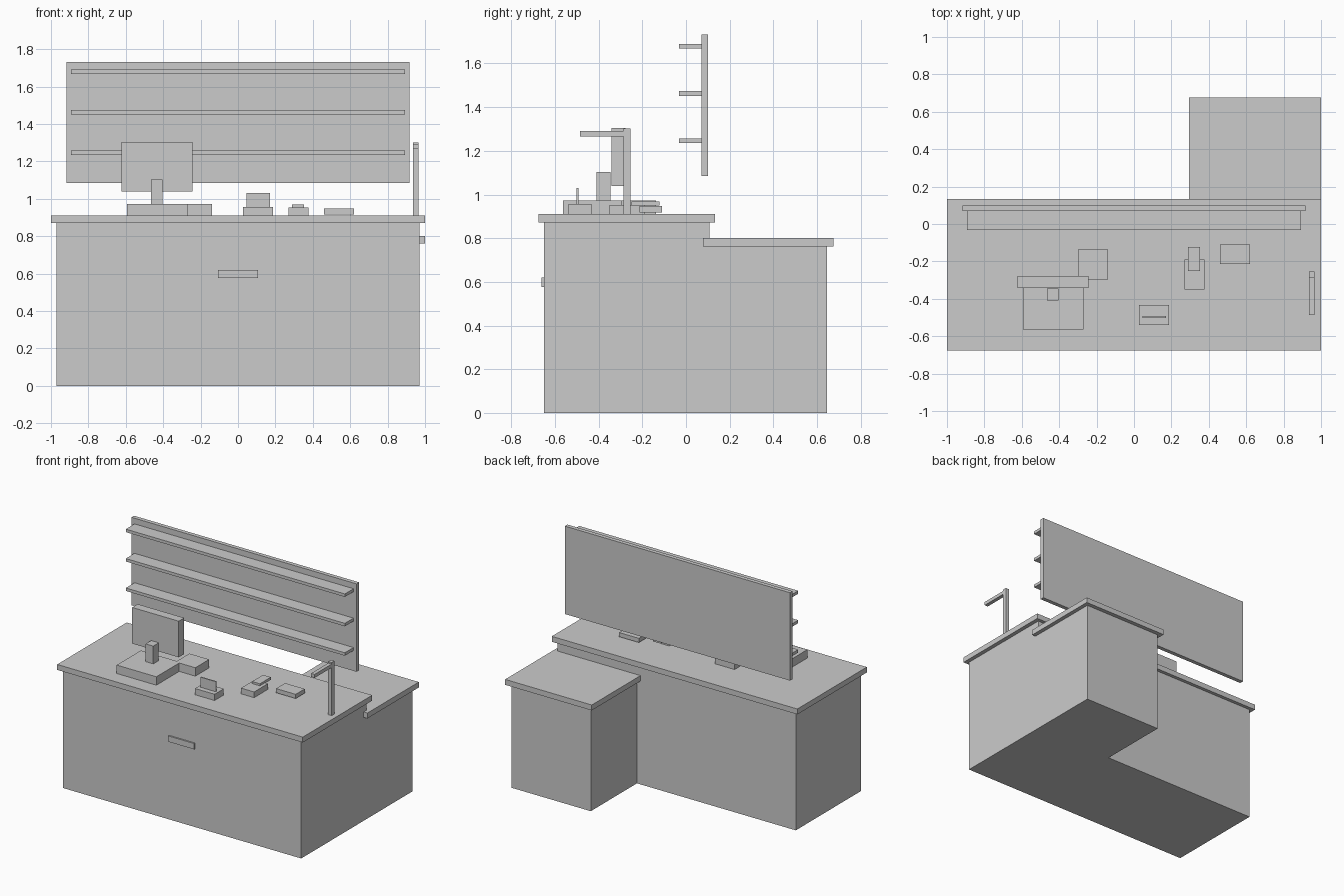
import bpy, bmesh


def box(name, x, y, z):
    """Axis-aligned box from (min, max) ranges."""
    bm = bmesh.new()
    bmesh.ops.create_cube(bm, size=1)
    for v in bm.verts:
        v.co = [r[0] + (c + 0.5) * (r[1] - r[0]) for c, r in zip(v.co, (x, y, z))]
    mesh = bpy.data.meshes.new(name)
    bm.to_mesh(mesh)
    bm.free()
    obj = bpy.data.objects.new(name, mesh)
    bpy.context.collection.objects.link(obj)
    return obj


TOP = 0.911  # height of the main work surface

# Main counter and lower return behind it
box("counter_body", (-0.97, 0.97), (-0.65, 0.108), (0, 0.871))
box("counter_top", (-1, 1), (-0.675, 0.133), (0.871, TOP))
box("return_body", (0.324, 0.97), (0.108, 0.645), (0, 0.761))
box("return_top", (0.295, 1), (0.077, 0.675), (0.761, 0.801))
box("front_handle", (-0.106, 0.106), (-0.661, -0.65), (0.576, 0.619))

# Back panel with three shelves
box("back_panel", (-0.917, 0.917), (0.07, 0.1), (1.085, 1.732))
for i in range(3):
    z = 1.235 + i * 0.2165
    box(f"shelf_{i + 1}", (-0.892, 0.892), (-0.031, 0.07), (z, z + 0.022))

# Screen on its base, with a side unit
box("register_base", (-0.593, -0.27), (-0.564, -0.283), (TOP, 0.973))
box("screen_stand", (-0.465, -0.404), (-0.409, -0.345), (0.973, 1.104))
box("screen", (-0.623, -0.244), (-0.341, -0.277), (1.038, 1.304))
box("side_unit", (-0.3, -0.139), (-0.298, -0.137), (TOP, 0.973))

# Card holder
box("card_holder_base", (0.027, 0.187), (-0.539, -0.433), (TOP, 0.957))
box("card_holder_plate", (0.045, 0.171), (-0.502, -0.493), (0.957, 1.031))

# Telephone with handset
box("phone_base", (0.27, 0.377), (-0.351, -0.191), (TOP, 0.953))
box("phone_handset", (0.29, 0.353), (-0.25, -0.122), (0.949, 0.968))

# Small tray
box("tray", (0.46, 0.62), (-0.214, -0.109), (0.917, 0.948))

# Lamp post and arm
box("lamp_post", (0.936, 0.964), (-0.287, -0.254), (TOP, 1.302))
box("lamp_arm", (0.936, 0.964), (-0.486, -0.287), (1.265, 1.291))
